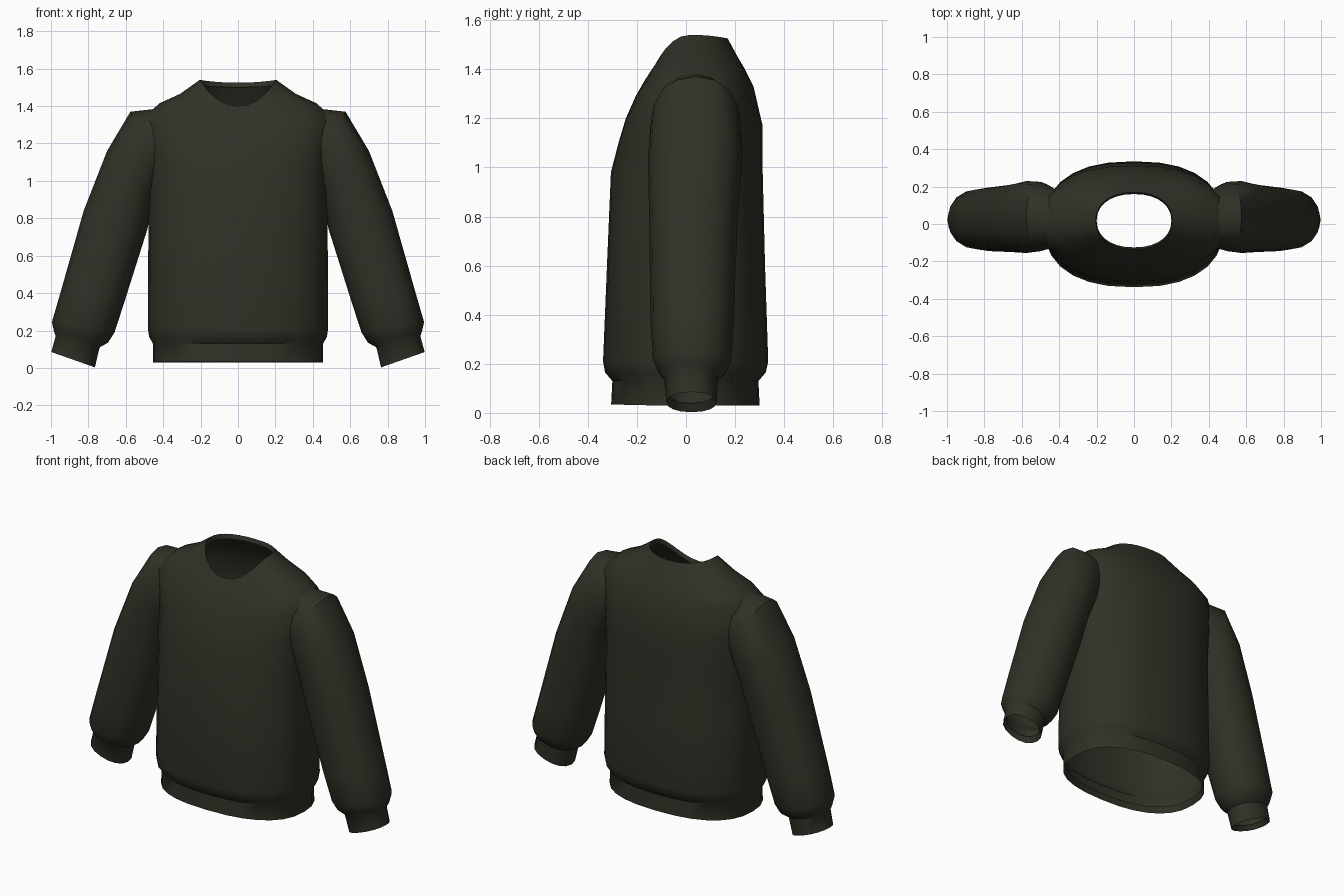
import bpy, bmesh, math
from mathutils import Vector

cube = bpy.data.objects.get("Cube")
if cube:
    bpy.data.objects.remove(cube, do_unlink=True)

fabric = bpy.data.materials.new("dark olive knit")
fabric.use_nodes = True
colour = (0.031, 0.030, 0.020, 1)
fabric.diffuse_color = colour
bsdf = fabric.node_tree.nodes["Principled BSDF"]
bsdf.inputs["Base Color"].default_value = colour
bsdf.inputs["Roughness"].default_value = 0.9


def power(v, n):
    return math.copysign(abs(v) ** (2 / n), v)


def loft(name, rings):
    """Skin a list of equal rings into an open tube."""
    bm = bmesh.new()
    loops = [[bm.verts.new(p) for p in ring] for ring in rings]
    for a, b in zip(loops, loops[1:]):
        for i in range(len(a)):
            j = (i + 1) % len(a)
            bm.faces.new((a[i], a[j], b[j], b[i]))
    bmesh.ops.recalc_face_normals(bm, faces=bm.faces)
    mesh = bpy.data.meshes.new(name)
    bm.to_mesh(mesh)
    bm.free()
    mesh.materials.append(fabric)
    obj = bpy.data.objects.new(name, mesh)
    bpy.context.collection.objects.link(obj)
    bpy.ops.object.select_all(action='DESELECT')
    obj.select_set(True)
    bpy.context.view_layer.objects.active = obj
    bpy.ops.object.shade_smooth_by_angle(angle=math.radians(40))
    return obj


def body_ring(half, front, back, z_side, z_front, z_back, n=2.4, sides=28):
    """Ring round the torso whose height varies between sides, front and back."""
    ring = []
    for i in range(sides):
        t = math.tau * i / sides
        s, c = math.sin(t), math.cos(t)
        mid = (front + back) / 2
        y = mid + (back - front) / 2 * power(s, n)
        z = z_side + ((z_back if s > 0 else z_front) - z_side) * s * s
        ring.append(Vector((half * power(c, n), y, z)))
    return ring


def sleeve_ring(side, outer, inner, front, back, sides=16):
    """Ring spanning the outer and inner outline points of the arm."""
    o, i = Vector((outer[0], 0, outer[1])), Vector((inner[0], 0, inner[1]))
    ring = []
    for k in range(sides):
        t = math.tau * k / sides
        p = (o + i) / 2 + (o - i) / 2 * power(math.cos(t), 2.2)
        p.y = (front + back) / 2 + (back - front) / 2 * power(math.sin(t), 2.2)
        p.x *= side
        ring.append(p)
    return ring


# Torso with turned-in hem, ribbed waistband, yoke and neck opening
loft("torso", [body_ring(*r) for r in (
    (0.44, -0.29, 0.285, 0.07, 0.07, 0.07),
    (0.455, -0.305, 0.30, 0.03, 0.035, 0.03),
    (0.455, -0.30, 0.295, 0.13, 0.13, 0.13),
    (0.475, -0.33, 0.325, 0.165, 0.165, 0.165),
    (0.482, -0.338, 0.335, 0.21, 0.21, 0.21),
    (0.48, -0.322, 0.322, 0.6, 0.6, 0.6),
    (0.478, -0.306, 0.312, 0.98, 0.98, 1.0),
    (0.485, -0.275, 0.312, 1.15, 1.10, 1.17),
    (0.50, -0.245, 0.275, 1.34, 1.20, 1.33),
    (0.42, -0.205, 0.24, 1.415, 1.29, 1.40),
    (0.31, -0.165, 0.205, 1.465, 1.36, 1.46),
    (0.205, -0.135, 0.17, 1.54, 1.40, 1.525, 2.2),
    (0.20, -0.125, 0.16, 1.51, 1.375, 1.50, 2.2))])

# Sleeves ending in gathered cuffs
for side, label in ((1, "left"), (-1, "right")):
    loft(label + "_sleeve", [sleeve_ring(side, *r) for r in (
        ((0.44, 1.385), (0.38, 1.05), -0.12, 0.18),
        ((0.575, 1.37), (0.42, 0.97), -0.145, 0.225),
        ((0.70, 1.16), (0.45, 0.90), -0.155, 0.23),
        ((0.825, 0.84), (0.485, 0.74), -0.15, 0.21),
        ((0.95, 0.40), (0.605, 0.36), -0.145, 0.195),
        ((0.995, 0.245), (0.66, 0.19), -0.135, 0.185),
        ((0.985, 0.20), (0.695, 0.135), -0.115, 0.165),
        ((0.975, 0.17), (0.74, 0.11), -0.09, 0.13),
        ((0.998, 0.085), (0.765, 0.003), -0.08, 0.125),
        ((0.975, 0.11), (0.78, 0.04), -0.065, 0.11))])
